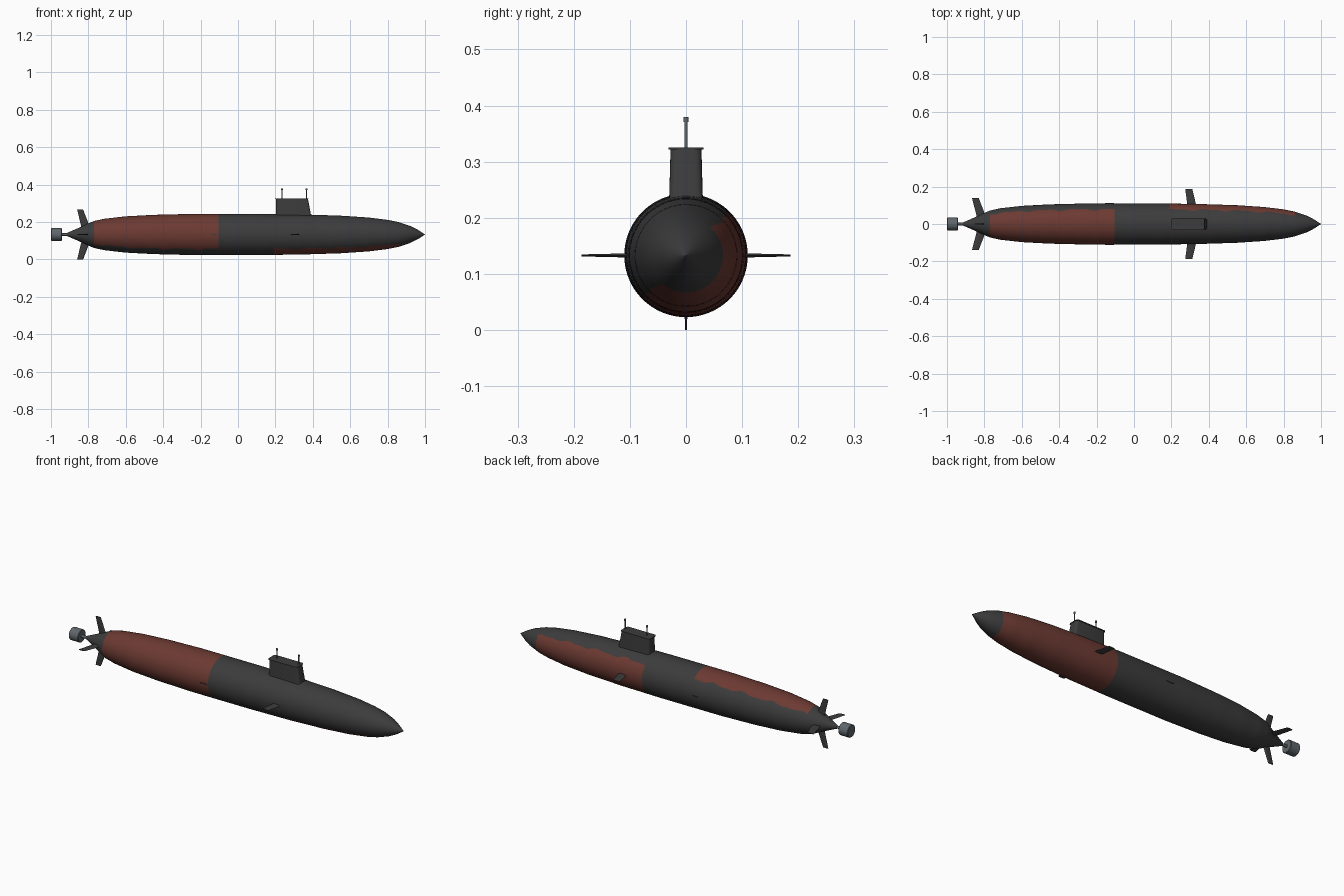
import bpy, bmesh, math
from mathutils import Vector

if "Cube" in bpy.data.objects:
    bpy.data.objects.remove(bpy.data.objects["Cube"])

CZ = 0.133  # height of the hull axis


def mat(name, rgb):
    m = bpy.data.materials.new(name)
    m.diffuse_color = (*rgb, 1)
    m.use_nodes = True
    m.node_tree.nodes["Principled BSDF"].inputs["Base Color"].default_value = m.diffuse_color
    return m


DARK = mat("dark grey hull", (0.045, 0.045, 0.045))
RED = mat("rust red paint", (0.15, 0.042, 0.032))
STEEL = mat("blue grey steel", (0.115, 0.135, 0.15))


def finish(name, bm, mats, angle=35):
    bmesh.ops.recalc_face_normals(bm, faces=bm.faces[:])
    me = bpy.data.meshes.new(name)
    bm.to_mesh(me)
    bm.free()
    for m in mats:
        me.materials.append(m)
    ob = bpy.data.objects.new(name, me)
    bpy.context.collection.objects.link(ob)
    bpy.ops.object.select_all(action='DESELECT')
    bpy.context.view_layer.objects.active = ob
    ob.select_set(True)
    bpy.ops.object.shade_smooth_by_angle(angle=math.radians(angle))
    return ob


def loft(bm, rings):
    """Skin a list of equally long point rings and cap both ends."""
    vs = [[bm.verts.new(p) for p in r] for r in rings]
    n = len(vs[0])
    for a, b in zip(vs, vs[1:]):
        for i in range(n):
            bm.faces.new((a[i], a[(i + 1) % n], b[(i + 1) % n], b[i]))
    bm.faces.new(vs[0])
    bm.faces.new(vs[-1])


# Hull: turned profile (x, radius); the two rust patches cover opposite halves
PROFILE = [(-0.915, 0.008), (-0.85, 0.036), (-0.8, 0.059), (-0.77, 0.072),
           (-0.715, 0.084), (-0.6, 0.097), (-0.45, 0.105), (-0.25, 0.110),
           (0.12, 0.110), (0.35, 0.107), (0.55, 0.1005), (0.7, 0.0905),
           (0.8, 0.078), (0.86, 0.066), (0.92, 0.046), (0.96, 0.026), (0.999, 0.001)]
STERN_PATCH, BOW_PATCH = (-0.77, -0.105), (0.19, 0.86)


def radius(x):
    for (x0, r0), (x1, r1) in zip(PROFILE, PROFILE[1:]):
        if x <= x1:
            return r0 + (r1 - r0) * (x - x0) / (x1 - x0)
    return PROFILE[-1][1]


def wave(x):  # wavy paint edge
    return 0.05 * math.sin(36 * x) + 0.03 * math.sin(71 * x + 1)


stations = {p[0] for p in PROFILE} | {-0.105, 0.19}
stations |= {round(-0.76 + 0.02 * i, 3) for i in range(81)}
SEG = 64
bm = bmesh.new()
rings = []
for x in sorted(stations):
    r = radius(x)
    ring = []
    for i in range(SEG):
        a = -math.pi / 4 + 2 * math.pi * i / SEG + wave(x)  # 0 = front side, up is +90
        ring.append((x, -r * math.cos(a), CZ + r * math.sin(a)))
    rings.append(ring)
loft(bm, rings)
for f in bm.faces:
    c = f.calc_center_median()
    a = math.atan2(c.z - CZ, -c.y) - wave(c.x)
    upper_front = math.sin(a + math.pi / 4) > 0
    lo, hi = STERN_PATCH if upper_front else BOW_PATCH
    f.material_index = int(lo < c.x < hi and len(f.verts) == 4)
finish("hull", bm, [DARK, RED])


# Sail: rounded box, sloped at its front
def rounded(x0, x1, hw, z, rad=0.012):
    pts = []
    for k, (cx, cy) in enumerate([(x1 - rad, hw - rad), (x0 + rad, hw - rad),
                                  (x0 + rad, rad - hw), (x1 - rad, rad - hw)]):
        for j in range(5):
            a = math.pi / 2 * (k + j / 4)
            pts.append((cx + rad * math.cos(a), cy + rad * math.sin(a), z))
    return pts


bm = bmesh.new()
loft(bm, [rounded(0.203, 0.397, 0.031, 0.20), rounded(0.203, 0.374, 0.0275, 0.324)])
finish("sail", bm, [DARK])
bm = bmesh.new()
loft(bm, [rounded(0.199, 0.377, 0.0315, 0.322), rounded(0.199, 0.377, 0.0315, 0.3255)])
finish("sail_top_plate", bm, [DARK])


# Turned steel parts: discs stacked along an axis
def turned(name, start, axis, prof, seg=24, m=STEEL):
    axis = Vector(axis)
    u = axis.orthogonal().normalized()
    v = axis.cross(u)
    bm = bmesh.new()
    loft(bm, [[Vector(start) + axis * d + r * (u * math.cos(t) + v * math.sin(t))
               for t in (2 * math.pi * i / seg for i in range(seg))] for d, r in prof])
    return finish(name, bm, [m])


for name, x in (("rear_mast", 0.235), ("front_mast", 0.37 - 0.003)):
    turned(name, (x, 0, 0.32), (0, 0, 1),
           [(0, 0.003), (0.051, 0.003), (0.051, 0.005), (0.06, 0.005)], 12)
turned("propeller_shaft", (-0.95, 0, CZ), (1, 0, 0), [(0, 0.007), (0.05, 0.007)], 16)
turned("propeller_drum", (-1.0, 0, CZ), (1, 0, 0),
       [(0, 0.031), (0.003, 0.034), (0.055, 0.034), (0.058, 0.031)], 32)


# Fins: tapered blades with a thin hexagonal section, pointing out from the axis
def fin(name, angle, root, tip):
    out = Vector((0, math.cos(angle), math.sin(angle)))
    side = Vector((0, -math.sin(angle), math.cos(angle)))
    rings = []
    for x0, x1, dist, t in (root, tip):
        w = x1 - x0
        sec = [(0, 0), (0.3, t), (0.8, t), (1, 0), (0.8, -t), (0.3, -t)]
        rings.append([Vector((x0 + w * s, 0, CZ)) + out * dist + side * h for s, h in sec])
    bm = bmesh.new()
    loft(bm, rings)
    finish(name, bm, [DARK], 20)


for label, ang in (("back", 0), ("front", math.pi)):
    fin(label + "_bow_plane", ang, (0.287, 0.335, 0.09, 0.004), (0.274, 0.312, 0.186, 0.0018))
    fin(label + "_stern_plane", ang, (-0.838, -0.788, 0.03, 0.004), (-0.866, -0.83, 0.138, 0.0018))
    fin(label + "_flank_strip", ang, (-0.155, -0.108, 0.1, 0.0015), (-0.155, -0.108, 0.1135, 0.0015))
for label, ang in (("upper", math.pi / 2), ("lower", -math.pi / 2)):
    fin(label + "_rudder", ang, (-0.835, -0.788, 0.03, 0.004), (-0.86, -0.828, CZ, 0.0018))
